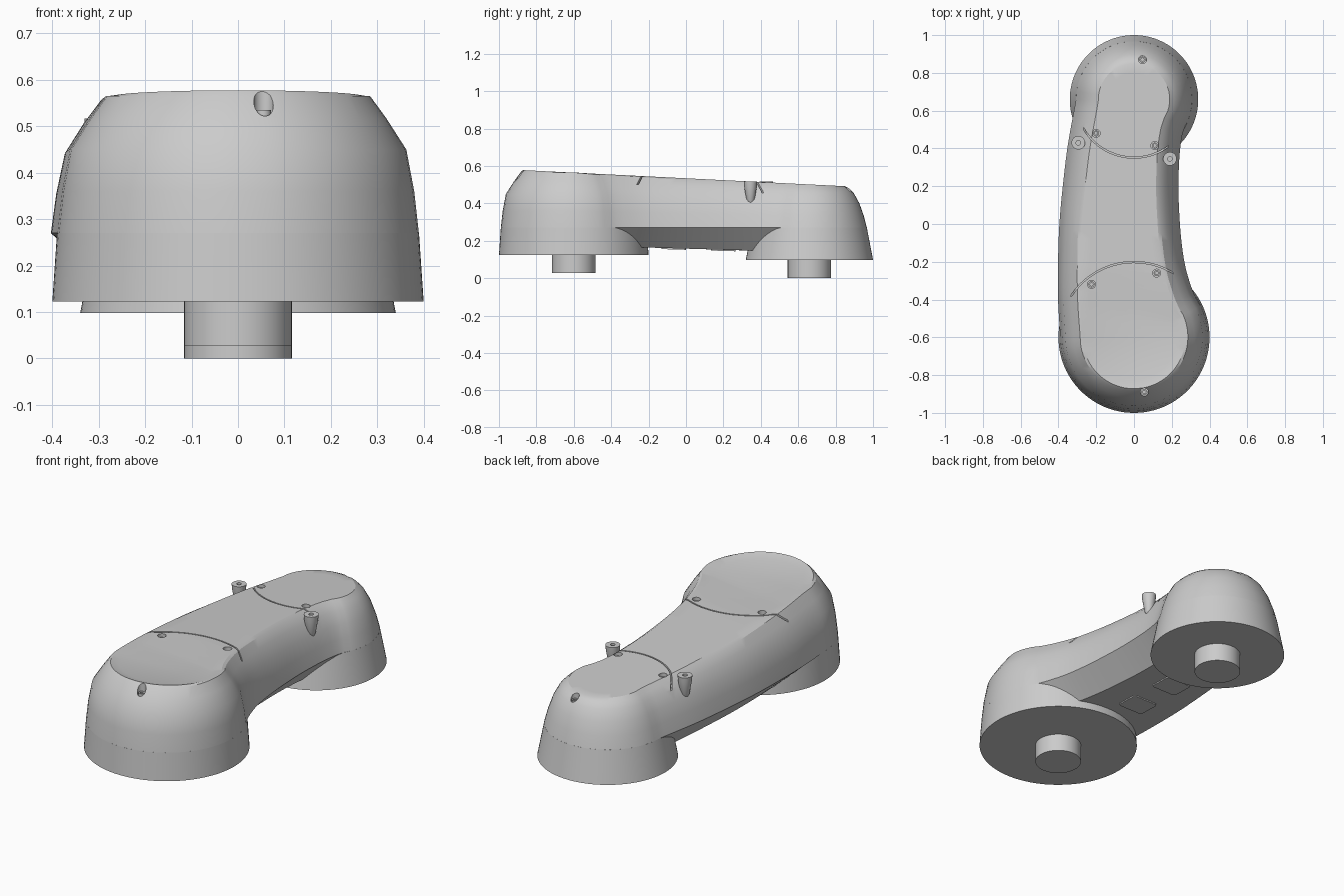
import bpy, bmesh
from math import sin, cos, pi, radians
from mathutils import Vector

cube = bpy.data.objects.get("Cube")
if cube:
    bpy.data.objects.remove(cube)

grey = bpy.data.materials.new("plain_grey")
grey.use_nodes = True
grey.diffuse_color = (0.6, 0.6, 0.6, 1)
grey.node_tree.nodes["Principled BSDF"].inputs["Base Color"].default_value = (0.6, 0.6, 0.6, 1)

FRONT, BACK = Vector((0, -0.6)), Vector((0, 0.66))
R_FRONT, R_BACK = 0.39, 0.307


def finish(name, bm, angle=25):
    bmesh.ops.recalc_face_normals(bm, faces=bm.faces)
    mesh = bpy.data.meshes.new(name)
    bm.to_mesh(mesh)
    bm.free()
    mesh.materials.append(grey)
    ob = bpy.data.objects.new(name, mesh)
    bpy.context.collection.objects.link(ob)
    bpy.ops.object.select_all(action='DESELECT')
    ob.select_set(True)
    bpy.context.view_layer.objects.active = ob
    bpy.ops.object.shade_smooth_by_angle(angle=radians(angle))
    return ob


def lathe(name, x, y, profile, steps=48):
    """Spin (radius, height) pairs about a vertical axis, capping both ends."""
    bm = bmesh.new()
    rings = [[bm.verts.new((x + r * cos(2 * pi * k / steps), y + r * sin(2 * pi * k / steps), z))
              for k in range(steps)] for r, z in profile]
    for a, b in zip(rings, rings[1:]):
        for k in range(steps):
            n = (k + 1) % steps
            bm.faces.new((a[k], a[n], b[n], b[k]))
    bm.faces.new(rings[0])
    bm.faces.new(rings[-1])
    return finish(name, bm)


def ring_sector(name, centre, radius, start, end, z0, z1, width=0.007, steps=32):
    """Thin curved wall used to cut a panel groove."""
    bm = bmesh.new()
    rows = []
    for k in range(steps + 1):
        a = radians(start + (end - start) * k / steps)
        rows.append([bm.verts.new((centre.x + r * cos(a), centre.y + r * sin(a), z))
                     for r, z in ((radius, z0), (radius + width, z0),
                                  (radius + width, z1), (radius, z1))])
    for a, b in zip(rows, rows[1:]):
        for k in range(4):
            n = (k + 1) % 4
            bm.faces.new((a[k], a[n], b[n], b[k]))
    bm.faces.new(rows[0])
    bm.faces.new(rows[-1])
    return finish(name, bm)


def cut(ob, cutter):
    mod = ob.modifiers.new("cut", 'BOOLEAN')
    mod.operation, mod.solver, mod.object = 'DIFFERENCE', 'EXACT', cutter
    cutter.hide_render = True
    bpy.context.view_layer.objects.active = ob
    bpy.ops.object.modifier_apply(modifier=mod.name)
    bpy.data.objects.remove(cutter)


def arc(c, r, start, end, steps=12):
    angles = [radians(start + (end - start) * k / steps) for k in range(steps + 1)]
    return [c + Vector((cos(a), sin(a))) * r for a in angles]


def resample(pts, count):
    """Smooth a polyline and space its points evenly."""
    fine = []
    ext = [2 * pts[0] - pts[1]] + pts + [2 * pts[-1] - pts[-2]]
    for a, b, c, d in zip(ext, ext[1:], ext[2:], ext[3:]):
        for k in range(8):
            t = k / 8
            fine.append(0.5 * (2 * b + (c - a) * t + (2 * a - 5 * b + 4 * c - d) * t * t
                               + (3 * b - a - 3 * c + d) * t ** 3))
    fine.append(pts[-1])
    dist = [0]
    for a, b in zip(fine, fine[1:]):
        dist.append(dist[-1] + (b - a).length)
    out, j = [], 0
    for k in range(count + 1):
        s = dist[-1] * k / count
        while j < len(dist) - 2 and dist[j + 1] < s:
            j += 1
        out.append(fine[j].lerp(fine[j + 1], (s - dist[j]) / (dist[j + 1] - dist[j])))
    return out


# Bean-shaped plan outline: bulging on one side, waisted on the other
waist = [(0.275, -0.24), (0.252, -0.1), (0.24, 0.05), (0.235, 0.2), (0.24, 0.35), (0.25, 0.44)]
bulge = [(-0.402, -0.4), (-0.402, -0.2), (-0.395, 0), (-0.377, 0.2), (-0.35, 0.42)]
right = arc(FRONT, R_FRONT, -90, 35) + [Vector(p) for p in waist] + arc(BACK, R_BACK, -31, 90)
left = arc(FRONT, R_FRONT, -90, -180) + [Vector(p) for p in bulge] + arc(BACK, R_BACK, 180, 90)
HALF = 64
plan = resample(right, HALF) + resample(left, HALF)[-2:0:-1]
N = len(plan)
normals = []
for k in range(N):
    t = (plan[(k + 1) % N] - plan[k - 1]).normalized()
    normals.append(Vector((-t.y, t.x)))

# Wall levels: (inset, height) at the front end and at the back end
levels = [((0, 0.27), (0, 0.27)), ((0.01, 0.36), (0.017, 0.335)), ((0.027, 0.45), (0.04, 0.4)),
          ((0.07, 0.517), (0.07, 0.455)), ((0.105, 0.565), (0.095, 0.481))]


def top_z(y):
    return 0.578 - 0.05 * (y + 0.88)


# Housing shell
bm = bmesh.new()
rings = [[bm.verts.new((*(p + n * 0.11), 0.158 - 0.03 * p.y)) for p, n in zip(plan, normals)]]
for front, back in levels:
    ring = []
    for p, n in zip(plan, normals):
        t = min(max((p.y + 0.6) / 1.26, 0), 1)
        q = p + n * (front[0] + (back[0] - front[0]) * t)
        ring.append(bm.verts.new((*q, front[1] + (back[1] - front[1]) * t)))
    rings.append(ring)
# Rim, then a shallow dish at the front end
for inset, drop in ((0.118, 0), (0.165, 0.012)):
    ring = []
    for p, n in zip(plan, normals):
        q = p + n * inset
        dish = min(max((-0.25 - q.y) / 0.2, 0), 1)
        ring.append(bm.verts.new((*q, top_z(q.y) - drop * dish)))
    rings.append(ring)
for a, b in zip(rings, rings[1:]):
    for k in range(N):
        n = (k + 1) % N
        bm.faces.new((a[k], a[n], b[n], b[k]))
# Close top and floor with strips running from side to side
for ring in (rings[0], rings[-1]):
    for k in range(HALF):
        strip = [ring[k], ring[k + 1], ring[-k - 1], ring[-k]]
        bm.faces.new(list(dict.fromkeys(strip)))
shell = finish("housing_shell", bm)

# Panel grooves
cut(shell, ring_sector("groove_cutter", FRONT, 0.395, 53, 147, 0.5, 0.7))
cut(shell, ring_sector("groove_cutter", BACK, 0.305, 205, 312, 0.455, 0.7))

# Screws set in shallow holes
for x, y, z in ((0.045, 0.87, 0.478), (-0.2, 0.48, top_z(0.48)), (0.11, 0.415, top_z(0.415)),
                (-0.225, -0.32, 0.545), (0.12, -0.26, top_z(-0.26)), (0.055, -0.89, 0.55)):
    cut(shell, lathe("hole_cutter", x, y, [(0.021, z - 0.03), (0.021, 0.7)], 24))
    lathe("screw", x, y, [(0.016, z - 0.04), (0.016, z - 0.015), (0.008, z - 0.015),
                          (0.008, z - 0.025)], 16)
bpy.ops.object.select_all(action='DESELECT')
shell.select_set(True)
bpy.context.view_layer.objects.active = shell
bpy.ops.object.shade_smooth_by_angle(angle=radians(25))

# End drums and the mounting posts beneath them
for end, c, r_low, r_top, z, post in (("front", FRONT, 0.4, R_FRONT, 0.123, 0.028),
                                      ("back", BACK, 0.34, R_BACK, 0.098, 0)):
    lathe(end + "_drum", c.x, c.y, [(r_low, z), (r_top, 0.27)], 96)
    lathe(end + "_post", c.x, c.y, [(0.116, post), (0.116, 0.25)], 64)

# Tapered side lugs with a bore
for x, y in ((-0.295, 0.43), (0.19, 0.345)):
    lathe("side_lug", x, y, [(0.008, 0.39), (0.022, 0.42), (0.034, 0.49), (0.036, 0.517),
                             (0.012, 0.517), (0.012, 0.49)], 32)

# Thin cover plates on the underside
for y in (-0.065, 0.2):
    bm = bmesh.new()
    bmesh.ops.create_cube(bm, size=1)
    for v in bm.verts:
        px, py = -0.08 + v.co.x * 0.15, y + v.co.y * 0.13
        v.co = (px, py, 0.156 - 0.03 * py + v.co.z * 0.009)
    upright = [e for e in bm.edges if abs((e.verts[0].co - e.verts[1].co).z) > 0.008]
    bmesh.ops.bevel(bm, geom=upright, offset=0.015, segments=4, affect='EDGES', profile=0.5)
    finish("underside_plate", bm)
